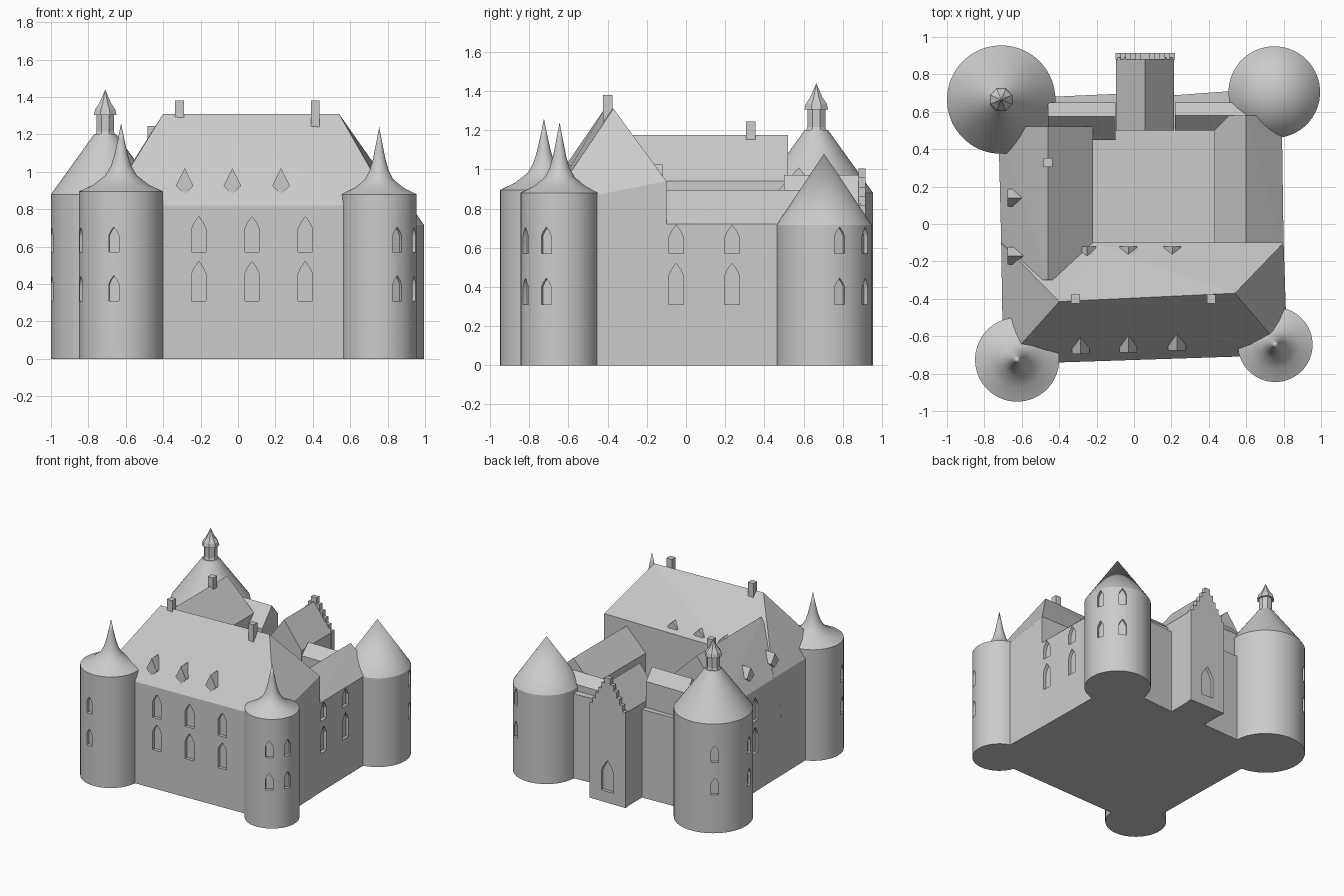
import bpy, bmesh
from math import sin, cos, pi, radians
from mathutils import Vector

if "Cube" in bpy.data.objects:
    bpy.data.objects.remove(bpy.data.objects["Cube"])


def finish(bm, name):
    bmesh.ops.recalc_face_normals(bm, faces=bm.faces[:])
    mesh = bpy.data.meshes.new(name)
    bm.to_mesh(mesh)
    bm.free()
    ob = bpy.data.objects.new(name, mesh)
    bpy.context.collection.objects.link(ob)
    return ob


def add_hull(bm, pts):
    vs = [bm.verts.new(p) for p in pts]
    res = bmesh.ops.convex_hull(bm, input=vs)
    junk = {g for g in res['geom_interior'] + res['geom_unused']
            if isinstance(g, bmesh.types.BMVert)}
    if junk:
        bmesh.ops.delete(bm, geom=list(junk), context='VERTS')


def hull(name, pts):
    bm = bmesh.new()
    add_hull(bm, pts)
    bmesh.ops.dissolve_limit(bm, angle_limit=0.01, verts=bm.verts[:], edges=bm.edges[:])
    return finish(bm, name)


def box(name, x0, x1, y0, y1, z0, z1):
    return hull(name, [(x, y, z) for x in (x0, x1) for y in (y0, y1) for z in (z0, z1)])


def lathe(name, cx, cy, profile, n=48):
    bm = bmesh.new()
    rings = []
    for r, z in profile:
        if r == 0:
            rings.append([bm.verts.new((cx, cy, z))] * n)
        else:
            rings.append([bm.verts.new((cx + r * cos(2 * pi * (i + .5) / n),
                                        cy + r * sin(2 * pi * (i + .5) / n), z)) for i in range(n)])
    for a, b in zip(rings, rings[1:]):
        for i in range(n):
            j = (i + 1) % n
            bm.faces.new(list(dict.fromkeys((a[i], a[j], b[j], b[i]))))
    for ring in (rings[0], rings[-1]):
        if ring[0] is not ring[1]:
            bm.faces.new(ring)
    return finish(bm, name)


def smooth(ob):
    bpy.ops.object.select_all(action='DESELECT')
    ob.select_set(True)
    bpy.context.view_layer.objects.active = ob
    bpy.ops.object.shade_smooth_by_angle(angle=radians(30))


def cut_windows(ob, windows, depth=.025):
    """windows: (x, y, outward angle in degrees, sill z, tip z, half width)"""
    bm = bmesh.new()
    for x, y, ang, z0, z1, w in windows:
        out = Vector((cos(radians(ang)), sin(radians(ang)), 0))
        side = Vector((-out.y, out.x, 0))
        s = z1 - 1.7 * w
        prof = [(-w, z0), (w, z0), (w, s), (.62 * w, s + .85 * w), (0, z1),
                (-.62 * w, s + .85 * w), (-w, s)]
        add_hull(bm, [Vector((x, y, z)) + side * u + out * d
                      for u, z in prof for d in (-depth, .05)])
    cutter = finish(bm, "window_cutter")
    cutter.hide_render = True
    mod = ob.modifiers.new("windows", 'BOOLEAN')
    mod.operation, mod.solver, mod.object = 'DIFFERENCE', 'EXACT', cutter
    bpy.context.view_layer.update()
    mesh = bpy.data.meshes.new_from_object(ob.evaluated_get(bpy.context.evaluated_depsgraph_get()))
    ob.modifiers.clear()
    ob.data = mesh
    bpy.data.objects.remove(cutter)


def wing(name, base, eaves, ridge):
    """base: four plan corners, eaves: their heights, ridge: two points"""
    return hull(name, [(x, y, 0) for x, y in base]
                + [(x, y, z) for (x, y), z in zip(base, eaves)] + ridge)


LOW, HIGH = (.31, .52), (.57, .76)

# Main front range with hipped roof
main = wing("main_range", [(-.70, -.75), (.82, -.70), (.80, -.10), (-.22, -.10), (-.71, -.10)],
            [.82, .82, .94, .94, .82], [(-.40, -.415, 1.31), (.54, -.37, 1.31)])
cut_windows(main, [(x, -.727 + .033 * x, -90, z0, z1, .038)
                   for x in (-.21, .075, .36) for z0, z1 in (LOW, HIGH)])

# Left and right wings
left = wing("left_wing", [(-.705, -.30), (-.22, -.30), (-.22, .52), (-.725, .52)],
            [.82, .94, .94, .82], [(-.46, -.30, 1.175), (-.46, .52, 1.175)])
cut_windows(left, [(-.72, .14, 180, z0, z1, .038) for z0, z1 in (LOW, HIGH)])
cut_windows(main, [(-.71, -.17, 180, z0, z1, .038) for z0, z1 in (LOW, HIGH)])
right = wing("right_wing", [(.43, -.12), (.80, -.12), (.79, .58), (.43, .58)],
             [.72] * 4, [(.60, -.12, .895), (.60, .58, .895)])
cut_windows(right, [(.797, y, 0, z0, z1, .038)
                    for y in (-.05, .235) for z0, z1 in (LOW, (.57, .715))])

# Back ranges on both sides of the chapel, with the outer curtain walls
wing("back_range_left", [(-.46, .45), (-.10, .45), (-.10, .65), (-.46, .65)],
     [.87, .87, .92, .92], [(-.46, .575, 1.01), (-.10, .575, 1.01)])
wing("back_range_right", [(.22, .50), (.60, .50), (.60, .65), (.22, .65)],
     [.72, .72, .73, .73], [(.22, .58, .80), (.60, .58, .80)])
hull("curtain_wall_left", [(x, y, z) for x, y in ((-.55, .5), (0, .5), (0, .70), (-.55, .675))
                           for z in (0, .71)])
hull("curtain_wall_right", [(x, y, z) for x, y in ((.1, .52), (.65, .52), (.65, .72), (.1, .68))
                            for z in (0, .68)])
box("courtyard_floor", -.6, .7, -.5, .6, 0, .02)

# Chapel with stepped gable
wing("chapel", [(-.095, .50), (.215, .50), (.215, .89), (-.095, .89)],
     [.76] * 4, [(.06, .50, .97), (.06, .89, .97)])
steps = 6
half = [(.16, 0)]
for i in range(steps):
    r, z = .16 - i * .027, .77 + i * .047
    half += [(r, z), (r - .027 if i < steps - 1 else r, z)]
prof = [(.06 + r, z) for r, z in half] + [(.06 - r, z) for r, z in reversed(half)]
prof = list(dict.fromkeys(prof))
bm = bmesh.new()
f = bm.faces.new([bm.verts.new((x, .88, z)) for x, z in prof])
ext = bmesh.ops.extrude_face_region(bm, geom=[f])
bmesh.ops.translate(bm, vec=(0, .035, 0),
                    verts=[g for g in ext['geom'] if isinstance(g, bmesh.types.BMVert)])
gable = finish(bm, "stepped_gable")
cut_windows(gable, [(.06, .915, 90, .09, .34, .055)])

# Corner towers: name, centre, profile, window angles
towers = [
    ("tower_front_left", -.625, -.725,
     [(.225, 0), (.225, .895), (.15, .93), (.085, .98), (.055, 1.03), (.036, 1.09), (.018, 1.17), (0, 1.26)],
     (-100, -163)),
    ("tower_front_right", .755, -.645,
     [(.2, 0), (.2, .88), (.13, .915), (.075, .96), (.05, 1.01), (.033, 1.07), (.017, 1.15), (0, 1.24)],
     (-20, -61)),
    ("tower_back_right", .75, .705, [(.245, 0), (.245, .715), (0, 1.08)], (19, 59)),
    ("tower_back_left", -.71, .665, [(.29, 0), (.29, .88), (.06, 1.2)], (127, 190)),
]
for name, cx, cy, profile, angles in towers:
    r = profile[0][0]
    tower = lathe(name, cx, cy, profile)
    cut_windows(tower, [(cx + r * cos(radians(a)), cy + r * sin(radians(a)), a, z0, z1, .027)
                        for a in angles for z0, z1 in ((.31, .445), (.57, .705))])
    smooth(tower)

# Octagonal lantern on the back left tower
lathe("lantern", -.71, .665, [(.06, 1.19), (.05, 1.215), (.05, 1.31)], 8)
lathe("lantern_cap", -.71, .665, [(.066, 1.305), (.058, 1.335), (.035, 1.365), (.018, 1.40), (0, 1.44)], 8)

# Chimneys
for i, (x, y, z0, z1) in enumerate([(-.313, -.4, 1.2, 1.38), (.413, -.4, 1.2, 1.38), (-.46, .33, 1.1, 1.245)]):
    box(f"chimney_{i}", x - .024, x + .024, y - .024, y + .024, z0, z1)


# Triangular dormers set into the roof slopes
def dormer(name, x, y, out, z0, z1, length):
    out = Vector(out)
    side = Vector((-out.y, out.x, 0)) * .047
    p = Vector((x, y, 0))
    tri = [p + side + Vector((0, 0, z0 + .025)), p - side + Vector((0, 0, z0 + .025)),
           p + Vector((0, 0, z0 - .02)), p + Vector((0, 0, z1))]
    hull(name, tri + [q - out * length for q in tri])


for i, x in enumerate((-.285, -.03, .23)):
    dormer(f"front_dormer_{i}", x, -.685 + .033 * x, (0, -1, 0), .90, 1.02, .12)
for i, x in enumerate((-.25, -.03, .205)):
    dormer(f"back_dormer_{i}", x, -.12, (0, 1, 0), .95, 1.025, .1)
for i, y in enumerate((-.17, .14)):
    dormer(f"left_dormer_{i}", -.675, y, (-1, 0, 0), .89, .99, .12)
